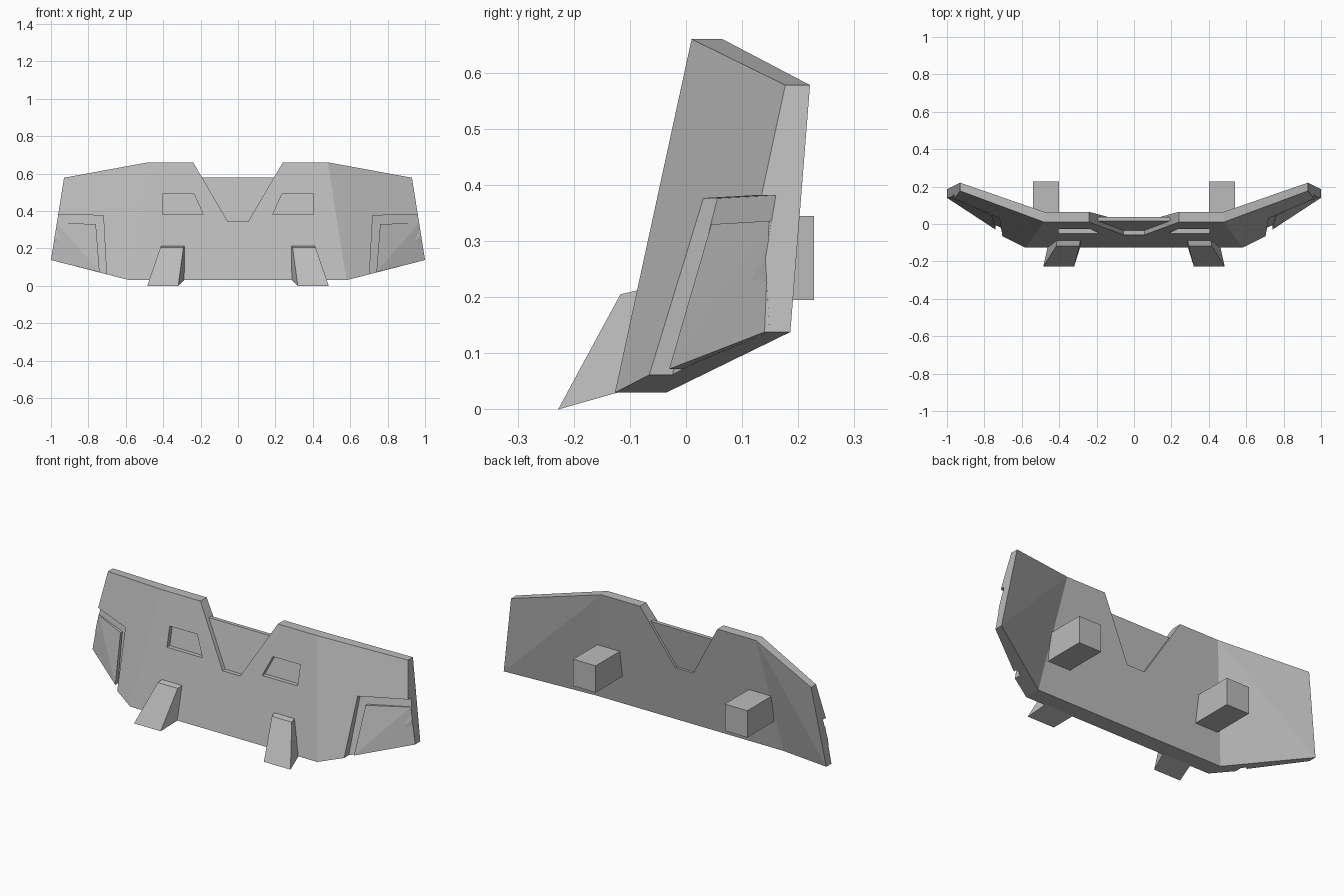
import bpy
import bmesh

cube = bpy.data.objects.get("Cube")
if cube:
    bpy.data.objects.remove(cube, do_unlink=True)

grey = bpy.data.materials.new("plain grey")
grey.use_nodes = True
colour = (0.5, 0.5, 0.5, 1)
grey.diffuse_color = colour
grey.node_tree.nodes["Principled BSDF"].inputs["Base Color"].default_value = colour


def make(name, verts, faces):
    """Mesh object from points and faces, normals pointing outwards."""
    bm = bmesh.new()
    vs = [bm.verts.new(v) for v in verts]
    for f in faces:
        bm.faces.new([vs[i] for i in f])
    bmesh.ops.recalc_face_normals(bm, faces=bm.faces)
    me = bpy.data.meshes.new(name)
    bm.to_mesh(me)
    bm.free()
    me.materials.append(grey)
    ob = bpy.data.objects.new(name, me)
    bpy.context.collection.objects.link(ob)
    return ob


def block(name, front, back, split=False):
    """Solid between two matching polygons; split folds quads along 1-3."""
    n = len(front)
    cap = [(0, 1, 3), (1, 2, 3)] if split else [tuple(range(n))]
    faces = cap + [tuple(i + n for i in c) for c in cap]
    faces += [(i, (i + 1) % n, (i + 1) % n + n, i + n) for i in range(n)]
    return make(name, front + back, faces)


def flip(points, side):
    return [(side * x, y, z) for x, y, z in points]


def at_depth(points, y):
    return [(p[0], y, p[-1]) for p in points]


def front_y(z):
    return 0.01 + (z - 0.66) * 0.217


def back_y(z):
    return 0.065 + (z - 0.66) * 0.159


# Swept shield with a central notch: half outline, then its mirror image
half = [(0.58, 0.03), (1, 0.138), (0.93, 0.578), (0.48, 0.66), (0.24, 0.66), (0.055, 0.345)]
tips_front = {1: 0.082, 2: 0.177}
tips_back = {1: 0.186, 2: 0.221}
front = [(x, tips_front.get(i, front_y(z)), z) for i, (x, z) in enumerate(half)]
back = [(x, tips_back.get(i, back_y(z)), z) for i, (x, z) in enumerate(half)]
front += flip(front[::-1], -1)
back += flip(back[::-1], -1)
n = len(front)
centre = (0, 3, 4, 5, 6, 7, 8, 11)
faces = [centre, (0, 1, 2, 3), (8, 9, 10, 11)]
faces += [tuple(i + n for i in f) for f in (centre, (0, 1, 3), (1, 2, 3), (8, 9, 10), (8, 10, 11))]
faces += [(i, (i + 1) % n, (i + 1) % n + n, i + n) for i in range(n)]
shield = make("shield", front + back, faces)

cutters = []
for side, label in ((1, "left"), (-1, "right")):
    # Eye-shaped recess
    eye = [(0.405, 0.49), (0.235, 0.49), (0.185, 0.38), (0.405, 0.38)]
    cutters.append(block("eye_cutter",
                         flip(at_depth(eye, -0.3), side),
                         flip([(x, front_y(z) + 0.025, z) for x, z in eye], side)))

    # Lower outer corner cut away, leaving the groove floor
    floor = [(0.72, 0.056, 0.376), (1.1, 0.22, 0.385), (1.1, 0.205, 0), (0.70, -0.04, 0)]
    cutters.append(block("corner_cutter",
                         flip(at_depth(floor, -0.4), side), flip(floor, side), True))

    # Raised corner panel inside the groove
    panel = [(0.76, 0.045, 0.33), (0.968, 0.148, 0.336), (1, 0.14, 0.138), (0.74, -0.03, 0.072)]
    block(label + "_corner_panel", flip(panel, side),
          flip([(x, y + 0.03, z) for x, y, z in panel], side), True)

    # Front foot, splayed outwards
    toe = [(0.32, -0.228, 0), (0.485, -0.228, 0), (0.415, -0.117, 0.205), (0.292, -0.117, 0.205)]
    heel = [(0.285, -0.115, 0.032), (0.46, -0.115, 0.032), (0.41, -0.08, 0.214), (0.285, -0.08, 0.214)]
    block(label + "_foot", flip(toe, side), flip(heel, side))

    # Rear mounting peg
    peg = [(0.4, 0.195), (0.54, 0.195), (0.54, 0.345), (0.4, 0.345)]
    block(label + "_rear_peg", flip(at_depth(peg, -0.03), side),
          flip(at_depth(peg, 0.228), side))

# Carve the shield and drop the cutters
for cutter in cutters:
    mod = shield.modifiers.new("cut", "BOOLEAN")
    mod.operation = "DIFFERENCE"
    mod.solver = "EXACT"
    mod.object = cutter
    cutter.hide_render = True
graph = bpy.context.evaluated_depsgraph_get()
carved = bpy.data.meshes.new_from_object(shield.evaluated_get(graph))
shield.modifiers.clear()
shield.data = carved
for cutter in cutters:
    bpy.data.objects.remove(cutter, do_unlink=True)

# Thin plate filling the notch
plate = [(0.193, 0.578), (0.055, 0.345), (-0.055, 0.345), (-0.193, 0.578)]
block("notch_plate", [(x, front_y(z) + 0.024, z) for x, z in plate],
      [(x, back_y(z) - 0.014, z) for x, z in plate])
